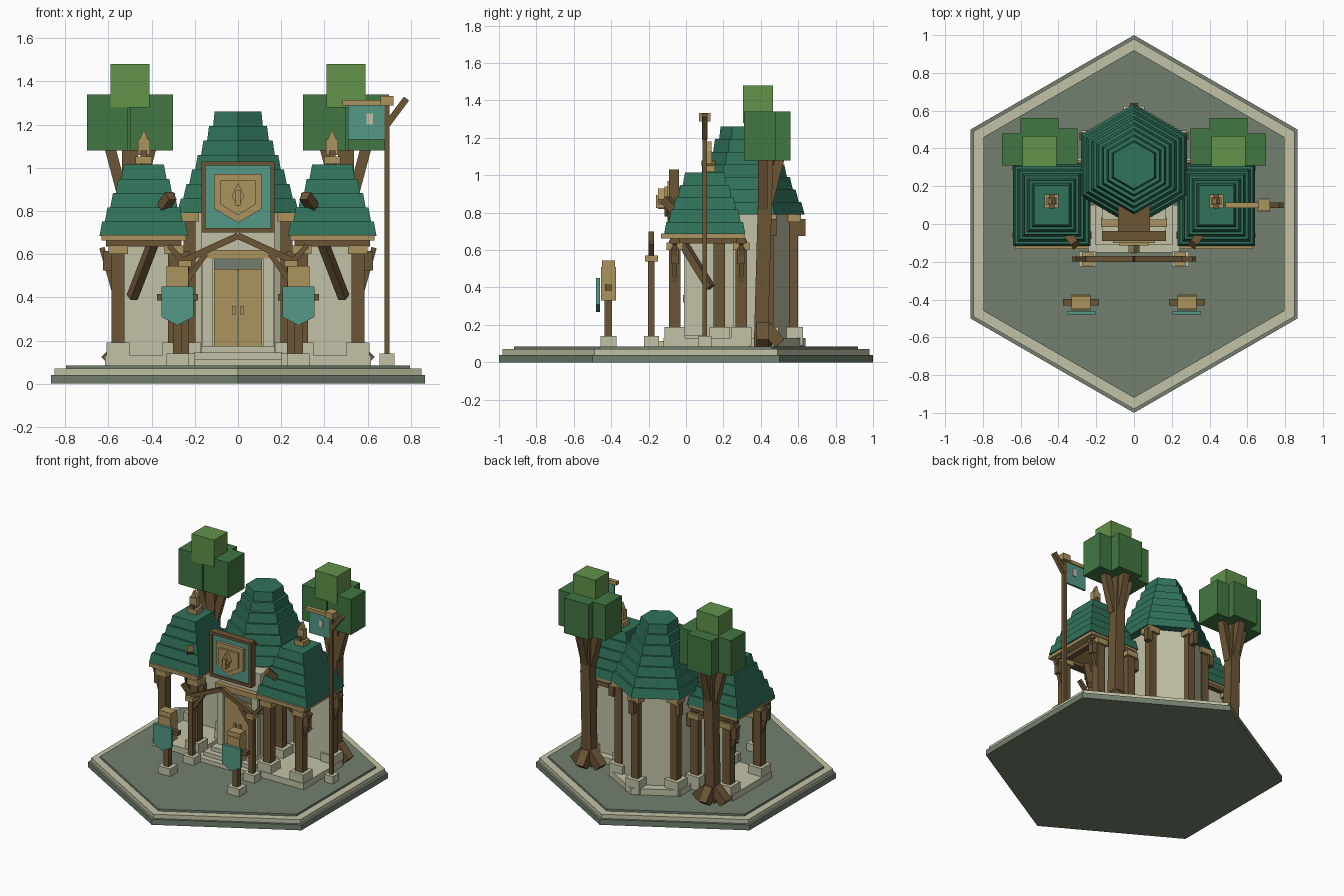
import bpy
import math
from mathutils import Vector

if "Cube" in bpy.data.objects:
    bpy.data.objects.remove(bpy.data.objects["Cube"], do_unlink=True)


def make_material(name, red, green, blue):
    """Flat material from display values, stored as linear."""
    linear = [((c / 255 + 0.055) / 1.055) ** 2.4 for c in (red, green, blue)]
    material = bpy.data.materials.new(name)
    material.use_nodes = True
    material.diffuse_color = (*linear, 1)
    shader = material.node_tree.nodes["Principled BSDF"]
    shader.inputs["Base Color"].default_value = (*linear, 1)
    return material


roof_green = make_material("roof green", 48, 114, 90)
wood = make_material("brown wood", 108, 86, 54)
tan = make_material("tan wood", 172, 147, 94)
stone = make_material("cream stone", 194, 194, 167)
moss = make_material("moss ground", 114, 128, 110)
leaf = make_material("dark leaf", 66, 118, 66)
light_leaf = make_material("light leaf", 98, 146, 74)
cloth = make_material("teal cloth", 84, 152, 134)


def make_object(name, material, points, faces):
    mesh = bpy.data.meshes.new(name)
    mesh.from_pydata(points, [], faces)
    mesh.materials.append(material)
    mesh.update()
    result = bpy.data.objects.new(name, mesh)
    bpy.context.collection.objects.link(result)
    return result


def loft(name, material, bottom, top):
    """Solid between two matching outlines, counter-clockwise from the top side."""
    count = len(bottom)
    faces = [tuple(reversed(range(count))), tuple(range(count, count * 2))]
    for i in range(count):
        j = (i + 1) % count
        faces.append((i, j, count + j, count + i))
    return make_object(name, material, list(bottom) + list(top), faces)


def box(name, material, center, size):
    x, y, z = center
    w, d, h = (s / 2 for s in size)
    outline = [(x - w, y - d), (x + w, y - d), (x + w, y + d), (x - w, y + d)]
    return loft(name, material, [(*p, z - h) for p in outline], [(*p, z + h) for p in outline])


def hexagon(radius, y, z):
    angles = [math.radians(30 + 60 * i) for i in range(6)]
    return [(radius * math.cos(a), y + radius * math.sin(a), z) for a in angles]


def hex_slab(name, material, radius, y, low, high, taper=1.0):
    return loft(name, material, hexagon(radius, y, low), hexagon(radius * taper, y, high))


def beam(name, material, start, end, width, depth=None):
    """Square timber running between two points."""
    start, end = Vector(start), Vector(end)
    result = box(name, material, (0, 0, 0), (width, depth or width, (end - start).length))
    result.location = (start + end) / 2
    result.rotation_mode = "QUATERNION"
    result.rotation_quaternion = (end - start).to_track_quat("Z", "Y")
    return result


def plate(name, material, x, y, outline, thickness):
    """Upright plate facing the front, from an x-z outline."""
    return loft(name, material, [(x + u, y, v) for u, v in reversed(outline)],
                [(x + u, y - thickness, v) for u, v in reversed(outline)])


def shield(half, top, shoulder, tip):
    return [(-half, top), (-half, shoulder), (0, tip), (half, shoulder), (half, top)]


def post(name, x, y, top, out, width=0.06):
    """Timber on a stone foot, with a tan capital and an outward bracket."""
    box(name, wood, (x, y, (top + 0.1) / 2), (width, width, top - 0.1))
    box(name + "_foot", stone, (x, y, 0.14), (0.11, 0.11, 0.1))
    box(name + "_capital", tan, (x, y, top - 0.03), (0.09, 0.09, 0.04))
    dx, dy = out
    box(name + "_bracket", wood, (x + dx * 0.05, y + dy * 0.05, top - 0.08), (0.04, 0.04, 0.09))


# Hexagonal ground
hex_slab("base", moss, 1.0, 0, 0, 0.04)
hex_slab("base_trim", stone, 0.98, 0, 0.04, 0.07)
hex_slab("ground", moss, 0.92, 0, 0.07, 0.085)

# Main hall
HALL = 0.31
hex_slab("hall_plinth", stone, 0.33, HALL, 0.08, 0.13)
hex_slab("hall_walls", stone, 0.26, HALL, 0.12, 0.8)
for i in (0, 1, 2, 3, 5):
    angle = math.radians(30 + 60 * i)
    if i in (3, 5):
        angle = math.radians(-30 if i == 5 else 210)
    out = (math.cos(angle), math.sin(angle))
    post("hall_post", 0.26 * out[0], HALL + 0.26 * out[1], 0.8, out, 0.055)
step = 0.47 / 7
for i in range(7):
    low = 0.79 + i * step
    hex_slab("hall_roof_tier", roof_green, 0.325 - i * 0.032, HALL, low, low + step, 0.94)

# Entrance with steps and double door
box("entrance", stone, (0, 0.13, 0.42), (0.34, 0.22, 0.68))
for i, reach in enumerate((0.15, 0.11, 0.07)):
    half = 0.24 - i * 0.035
    box("step", stone, (0, 0.05 - reach / 2, 0.1 + i * 0.03), (half * 2, reach + 0.1, 0.03))
box("transom", moss, (0, 0.02, 0.55), (0.22, 0.02, 0.05))
box("lintel", tan, (0, 0.01, 0.6), (0.35, 0.05, 0.04))
for side in (-1, 1):
    box("door_leaf", tan, (side * 0.056, 0.015, 0.35), (0.108, 0.03, 0.36))
    box("door_handle", tan, (side * 0.02, -0.005, 0.34), (0.015, 0.02, 0.04))
    box("door_jamb", stone, (side * 0.14, 0.01, 0.37), (0.05, 0.04, 0.42))

# Sign board with shield emblem
box("sign_support", wood, (0, 0.03, 0.86), (0.17, 0.16, 0.16))
box("sign_board", wood, (0, -0.055, 0.865), (0.34, 0.035, 0.33))
box("sign_panel", cloth, (0, -0.074, 0.865), (0.3, 0.008, 0.29))
for side in (-1, 1):
    box("sign_frame_side", wood, (side * 0.16, -0.07, 0.865), (0.02, 0.04, 0.33))
    box("sign_frame_rail", wood, (0, -0.07, 0.865 + side * 0.155), (0.34, 0.04, 0.02))
plate("sign_shield", tan, 0, -0.075, shield(0.11, 0.97, 0.81, 0.745), 0.025)
plate("sign_inner_shield", tan, 0, -0.1, shield(0.08, 0.94, 0.83, 0.78), 0.015)
plate("sign_gem", tan, 0, -0.11, [(-0.03, 0.87), (0, 0.82), (0.03, 0.87), (0, 0.93)], 0.04)
box("sign_gem_bar", tan, (0, -0.13, 0.86), (0.025, 0.06, 0.07))

# Front gate with gable rafters
for side in (-1, 1):
    x = side * 0.245
    box("gate_foot", stone, (x, -0.185, 0.11), (0.09, 0.08, 0.06))
    box("gate_post", wood, (x, -0.185, 0.34), (0.035, 0.035, 0.42))
    box("gate_capital", tan, (x, -0.185, 0.555), (0.06, 0.07, 0.03))
    beam("gate_rafter", wood, (side * 0.25, -0.185, 0.57), (0, -0.185, 0.685), 0.03)
    beam("gate_brace", wood, (side * 0.25, -0.185, 0.46), (side * 0.15, -0.185, 0.6), 0.025)
    beam("gate_outer_brace", wood, (side * 0.24, -0.185, 0.55), (side * 0.32, -0.185, 0.64), 0.025)

# Pavilions either side of the hall
for side in (-1, 1):
    x = side * 0.436
    box("pavilion_floor", stone, (x, 0.11, 0.105), (0.36, 0.46, 0.05))
    box("pavilion_back_wall", stone, (x, 0.27, 0.4), (0.25, 0.03, 0.56))
    box("pavilion_eave", tan, (x, 0.09, 0.675), (0.39, 0.445, 0.025))
    for y in (-0.06, 0.295):
        box("pavilion_beam", wood, (x, y, 0.65), (0.35, 0.05, 0.03))
        post("pavilion_outer_post", side * 0.555, y, 0.65, (side, 0))
        post("pavilion_inner_post", side * 0.295, y, 0.65, (-side, 0))
        beam("pavilion_outer_brace", wood, (side * 0.57, y, 0.42), (side * 0.63, y, 0.63), 0.025)
    for end in (0.31, 0.56):
        box("pavilion_side_beam", wood, (side * end, 0.11, 0.65), (0.04, 0.35, 0.03))
    beam("pavilion_diagonal", wood, (side * 0.49, 0.13, 0.4), (side * 0.39, -0.03, 0.66), 0.04)
    # Stepped square roof
    for i in range(5):
        low = 0.685 + i * 0.066
        rings = []
        for half, z in ((0.205 - i * 0.025, low), (0.193 - i * 0.025, low + 0.066)):
            rings.append([(x + u * half, 0.1 + v * (half + 0.012), z)
                          for u, v in ((-1, -1), (1, -1), (1, 1), (-1, 1))])
        loft("pavilion_roof_tier", roof_green, *rings)
    beam("roof_log", wood, (side * 0.36, -0.04, 0.8), (side * 0.31, -0.11, 0.87), 0.045)
    # Finial
    box("finial_base", tan, (x, 0.12, 1.035), (0.075, 0.07, 0.035))
    box("finial_bar", wood, (x, 0.12, 1.065), (0.03, 0.075, 0.03))
    box("finial_body", tan, (x, 0.12, 1.095), (0.055, 0.04, 0.07))
    plate("finial_tip", tan, x, 0.135, [(-0.02, 1.13), (0.02, 1.13), (0, 1.18)], 0.03)

# Banner posts in the yard
for side in (-1, 1):
    x, y = side * 0.28, -0.415
    box("banner_foot", stone, (x, y, 0.11), (0.1, 0.085, 0.06))
    box("banner_post", wood, (x, y, 0.27), (0.04, 0.04, 0.3))
    box("banner_block", tan, (x, y, 0.42), (0.1, 0.08, 0.18))
    box("banner_cap", tan, (x, y, 0.525), (0.1, 0.07, 0.04))
    box("banner_crossbar", wood, (x, y, 0.4), (0.19, 0.035, 0.03))
    plate("banner_cloth", cloth, x, y - 0.045, shield(0.075, 0.45, 0.31, 0.27), 0.02)

# Trees behind the pavilions
for side in (-1, 1):
    x, y = side * 0.5, 0.41
    beam("tree_trunk", wood, (x, y - 0.01, 0.08), (x, y + 0.02, 1.15), 0.075)
    for dx, dy in ((0.1, 0), (-0.1, 0.02), (0, 0.1)):
        beam("tree_branch", wood, (x + side * dx * 0.2, y + dy * 0.2, 0.82),
             (x + side * dx, y + dy, 1.12), 0.05)
        beam("tree_root", wood, (x + side * dx * 0.2, y + dy * 0.2, 0.19),
             (x + side * dx * 1.1, y + dy * 0.9, 0.1), 0.065)
    box("foliage_outer", leaf, (side * 0.605, 0.395, 1.21), (0.19, 0.17, 0.26))
    box("foliage_inner", leaf, (side * 0.4, 0.41, 1.21), (0.2, 0.19, 0.26))
    box("foliage_back", leaf, (x, 0.47, 1.21), (0.2, 0.18, 0.26))
    box("foliage_top", light_leaf, (x, 0.385, 1.38), (0.18, 0.16, 0.2))

# Flag pole
box("flag_foot", stone, (0.69, 0.1, 0.11), (0.07, 0.07, 0.06))
box("flag_pole", wood, (0.69, 0.1, 0.71), (0.025, 0.025, 1.16))
box("flag_arm", tan, (0.6, 0.1, 1.3), (0.23, 0.03, 0.025))
box("flag_arm_block", tan, (0.69, 0.1, 1.31), (0.06, 0.06, 0.045))
beam("flag_brace", wood, (0.69, 0.1, 1.2), (0.78, 0.1, 1.32), 0.03)
box("flag_cloth", cloth, (0.595, 0.1, 1.21), (0.17, 0.015, 0.16))
box("flag_patch", stone, (0.61, 0.1, 1.225), (0.03, 0.025, 0.05))
